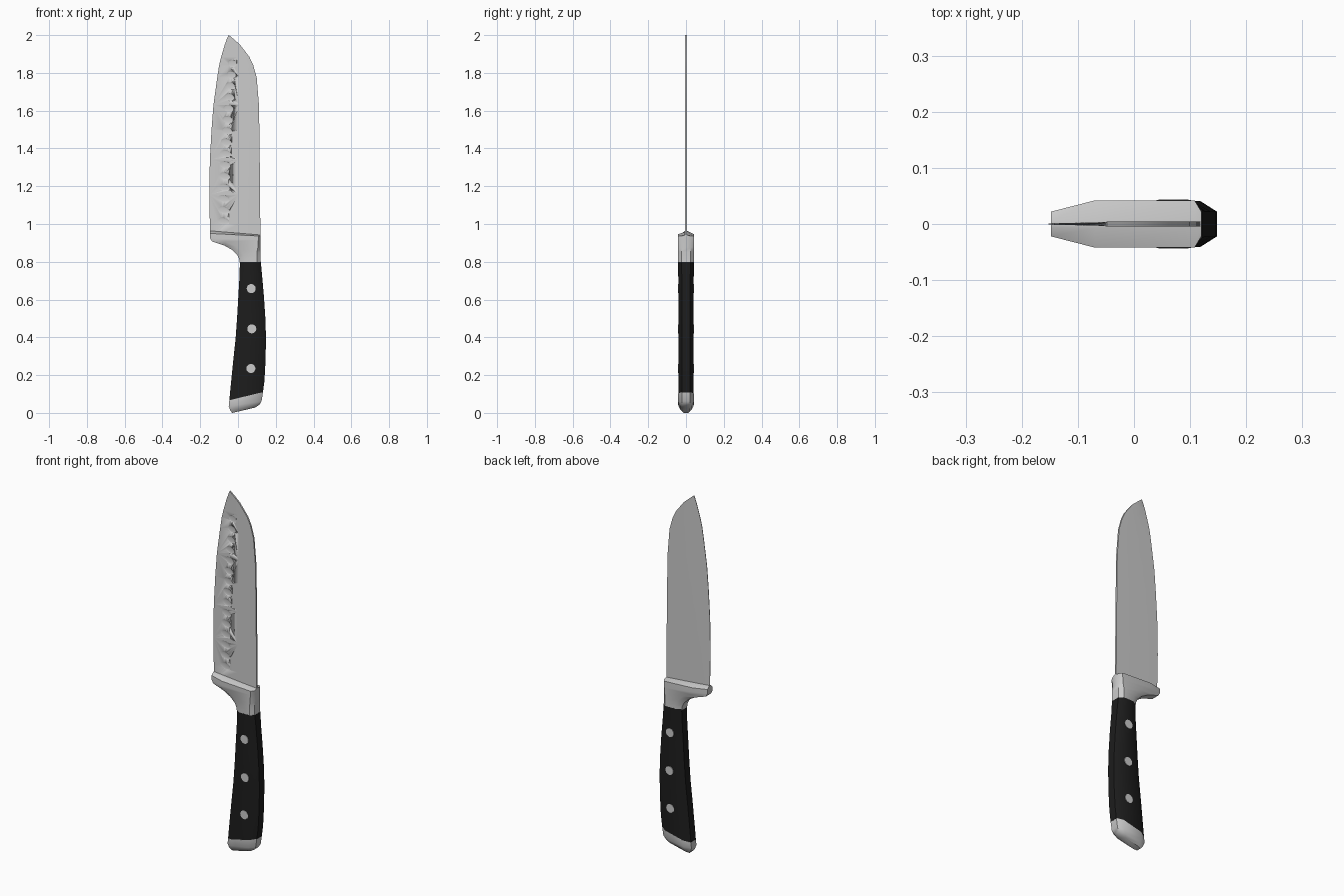
import bpy, bmesh, math
from mathutils import Matrix

if "Cube" in bpy.data.objects:
    bpy.data.objects.remove(bpy.data.objects["Cube"])


def finish(name, bm, angle=30, mat=None):
    bmesh.ops.recalc_face_normals(bm, faces=bm.faces)
    me = bpy.data.meshes.new(name)
    bm.to_mesh(me)
    bm.free()
    ob = bpy.data.objects.new(name, me)
    bpy.context.collection.objects.link(ob)
    if mat:
        me.materials.append(mat)
    bpy.ops.object.select_all(action='DESELECT')
    ob.select_set(True)
    bpy.context.view_layer.objects.active = ob
    bpy.ops.object.shade_smooth_by_angle(angle=math.radians(angle))
    return ob


def loft(rings):
    bm = bmesh.new()
    loops = [[bm.verts.new(p) for p in r] for r in rings]
    n = len(loops[0])
    for a, b in zip(loops, loops[1:]):
        for i in range(n):
            j = (i + 1) % n
            bm.faces.new((a[i], a[j], b[j], b[i]))
    bm.faces.new(loops[0])
    bm.faces.new(loops[-1])
    return bm


def section(xl, zl, xr, zr, half, end, cl=0.035, cr=0.03):
    """Chamfered slab section between a left and a right point."""
    def pt(x, y):
        return (x, y, zl + (zr - zl) * (x - xl) / (xr - xl))
    front = [pt(xl, -end), pt(xl + cl, -half), pt(xr - cr, -half), pt(xr, -end)]
    return front + [(x, -y, z) for x, y, z in reversed(front)]


black = bpy.data.materials.new("black_handle")
black.diffuse_color = (0.012, 0.012, 0.012, 1)
black.use_nodes = True
black.node_tree.nodes["Principled BSDF"].inputs["Base Color"].default_value = black.diffuse_color

# Blade: z, cutting edge x, spine x
stations = [(0.92, -0.146, 0.119), (1.0, -0.149, 0.118), (1.155, -0.152, 0.117),
            (1.34, -0.149, 0.115), (1.5, -0.14, 0.113), (1.63, -0.13, 0.111),
            (1.775, -0.11, 0.099), (1.84, -0.1, 0.081), (1.885, -0.089, 0.06),
            (1.95, -0.07, 0.01), (1.98, -0.059, -0.024), (2.0, -0.05, -0.048)]
T, E = 0.0045, 0.0012
rings = []
for z, xl, xr in stations:
    ridge = xl + (xr - xl) * 0.57
    half = [(xl, -E, z), (ridge, -T, z), (xr, -T, z)]
    rings.append(half + [(x, -y, z) for x, y, z in reversed(half)])
blade = finish("blade", loft(rings), 15)

# Row of slanted hollows ground into the front face
bm = bmesh.new()
count = 15
for i in range(count):
    t = i / (count - 1)
    x = -0.08 + 0.05 * t ** 1.5
    m = (Matrix.Translation((x, -0.0034, 1.015 + 0.835 * t))
         @ Matrix.Rotation(math.radians(15), 4, 'Y')
         @ Matrix.Diagonal((0.036 - 0.01 * t, 0.0026, 0.019, 1)))
    bmesh.ops.create_uvsphere(bm, u_segments=16, v_segments=10, radius=1, matrix=m)
cutter = finish("hollow_cutter", bm)
cutter.hide_render = True
mod = blade.modifiers.new("hollows", 'BOOLEAN')
mod.operation = 'DIFFERENCE'
mod.solver = 'EXACT'
mod.object = cutter
bpy.context.view_layer.objects.active = blade
bpy.ops.object.modifier_apply(modifier=mod.name)
bpy.data.objects.remove(cutter)

# Bolster sweeping out to the heel of the blade
bolster = [section(0.01, 0.79, 0.121, 0.79, 0.042, 0.024, 0.03, 0.02),
           section(0.008, 0.81, 0.12, 0.81, 0.042, 0.024, 0.03, 0.02),
           section(-0.003, 0.835, 0.12, 0.83, 0.042, 0.024, 0.035, 0.02),
           section(-0.03, 0.862, 0.12, 0.85, 0.042, 0.024, 0.045, 0.02),
           section(-0.07, 0.885, 0.12, 0.875, 0.042, 0.024, 0.06, 0.015),
           section(-0.138, 0.908, 0.12, 0.9, 0.042, 0.022, 0.07, 0.015),
           section(-0.148, 0.925, 0.12, 0.915, 0.042, 0.022, 0.078, 0.012),
           section(-0.148, 0.95, 0.12, 0.936, 0.042, 0.022, 0.078, 0.012),
           section(-0.148, 0.964, 0.12, 0.942, 0.007, 0.006, 0.078, 0.012)]
finish("bolster", loft(bolster), 40)

# Curved black handle
handle = [section(-0.046, 0.065, 0.132, 0.108, 0.041, 0.022),
          section(-0.038, 0.15, 0.14, 0.17, 0.041, 0.022),
          section(-0.026, 0.27, 0.146, 0.28, 0.041, 0.022),
          section(-0.013, 0.39, 0.148, 0.4, 0.041, 0.022),
          section(-0.005, 0.5, 0.145, 0.5, 0.041, 0.022),
          section(0.002, 0.62, 0.137, 0.62, 0.041, 0.022, 0.032),
          section(0.008, 0.72, 0.128, 0.72, 0.041, 0.022, 0.03, 0.025),
          section(0.01, 0.8, 0.121, 0.8, 0.0425, 0.0245, 0.03, 0.02)]
finish("handle", loft(handle), 40, black)

# Rounded metal end cap
cap = [section(-0.03, 0.0, 0.09, 0.028, 0.018, 0.012, 0.02, 0.02),
       section(-0.041, 0.012, 0.112, 0.042, 0.031, 0.018, 0.03),
       section(-0.049, 0.035, 0.125, 0.062, 0.041, 0.022),
       section(-0.046, 0.067, 0.132, 0.11, 0.0415, 0.0225)]
finish("end_cap", loft(cap), 40)

# Rivets through the handle
for i, (x, z) in enumerate([(0.068, 0.235), (0.073, 0.445), (0.07, 0.658)]):
    bm = bmesh.new()
    bmesh.ops.create_cone(bm, cap_ends=True, segments=20, radius1=0.024, radius2=0.024,
                          depth=0.087,
                          matrix=Matrix.Translation((x, 0, z)) @ Matrix.Rotation(math.pi / 2, 4, 'X'))
    finish(f"rivet_{i + 1}", bm)
